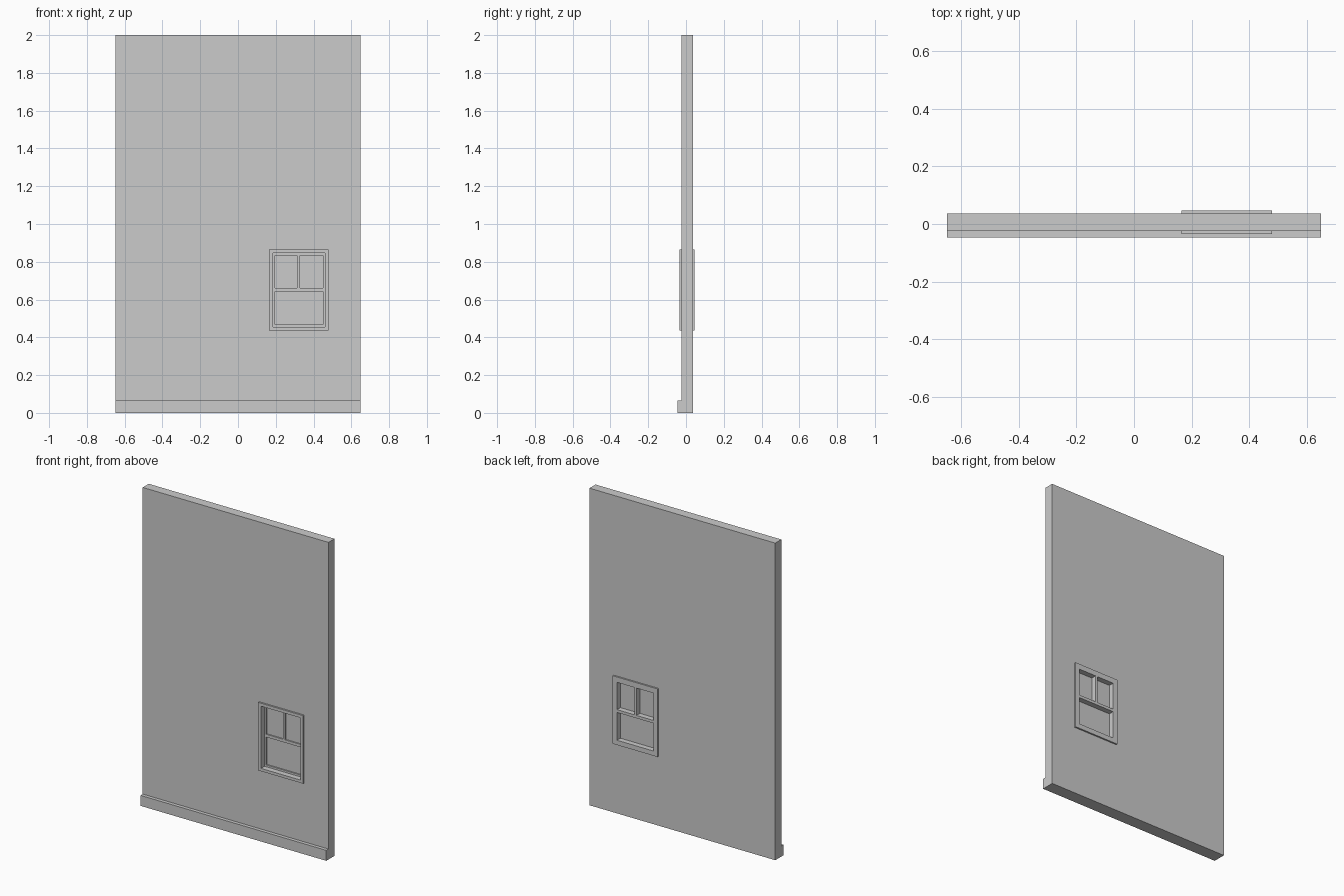
import bpy, bmesh

if "Cube" in bpy.data.objects:
    bpy.data.objects.remove(bpy.data.objects["Cube"])


def panel(name, rect, y0, y1, holes=()):
    """Slab facing -y over rect (x0, x1, z0, z1) with rectangular through holes."""
    xs = sorted({v for r in (rect, *holes) for v in r[:2]})
    zs = sorted({v for r in (rect, *holes) for v in r[2:]})
    bm = bmesh.new()
    grid = {(x, z): bm.verts.new((x, y0, z)) for x in xs for z in zs}
    for xa, xb in zip(xs, xs[1:]):
        for za, zb in zip(zs, zs[1:]):
            cx, cz = (xa + xb) / 2, (za + zb) / 2
            if any(h[0] < cx < h[1] and h[2] < cz < h[3] for h in holes):
                continue
            bm.faces.new([grid[xa, za], grid[xb, za], grid[xb, zb], grid[xa, zb]])
    bmesh.ops.delete(bm, geom=[v for v in bm.verts if not v.link_faces], context='VERTS')
    # keep the front faces and pull a copy to the back
    front = bm.faces[:]
    back = bmesh.ops.extrude_face_region(bm, geom=front, use_keep_orig=True)
    verts = [g for g in back['geom'] if isinstance(g, bmesh.types.BMVert)]
    bmesh.ops.translate(bm, verts=verts, vec=(0, y1 - y0, 0))
    bmesh.ops.recalc_face_normals(bm, faces=bm.faces[:])
    mesh = bpy.data.meshes.new(name)
    bm.to_mesh(mesh)
    bm.free()
    obj = bpy.data.objects.new(name, mesh)
    bpy.context.collection.objects.link(obj)
    return obj


WALL_FRONT, WALL_BACK = -0.024, 0.036
FRONT, BACK = -0.035, 0.046          # faces of the window casings
SASH = 0.0                           # front of the recessed sash
casing = (0.165, 0.479, 0.437, 0.866)
opening = (0.185, 0.46, 0.455, 0.847)
panes = [(0.196, 0.313, 0.66, 0.832),
         (0.328, 0.449, 0.66, 0.832),
         (0.196, 0.449, 0.467, 0.642)]

# wall and skirting board
panel("wall", (-0.648, 0.648, 0, 2), WALL_FRONT, WALL_BACK, [opening])
panel("skirting_board", (-0.648, 0.648, 0, 0.066), -0.046, WALL_FRONT)

# window: open casing in front, barred sash, flush barred casing behind
panel("front_casing", casing, FRONT, WALL_FRONT, [opening])
panel("sash", opening, SASH, WALL_BACK, panes)
panel("back_casing", casing, WALL_BACK, BACK, panes)

# glass
for i, pane in enumerate(panes):
    panel(f"window_pane_{i + 1}", pane, SASH + 0.008, SASH + 0.012)
